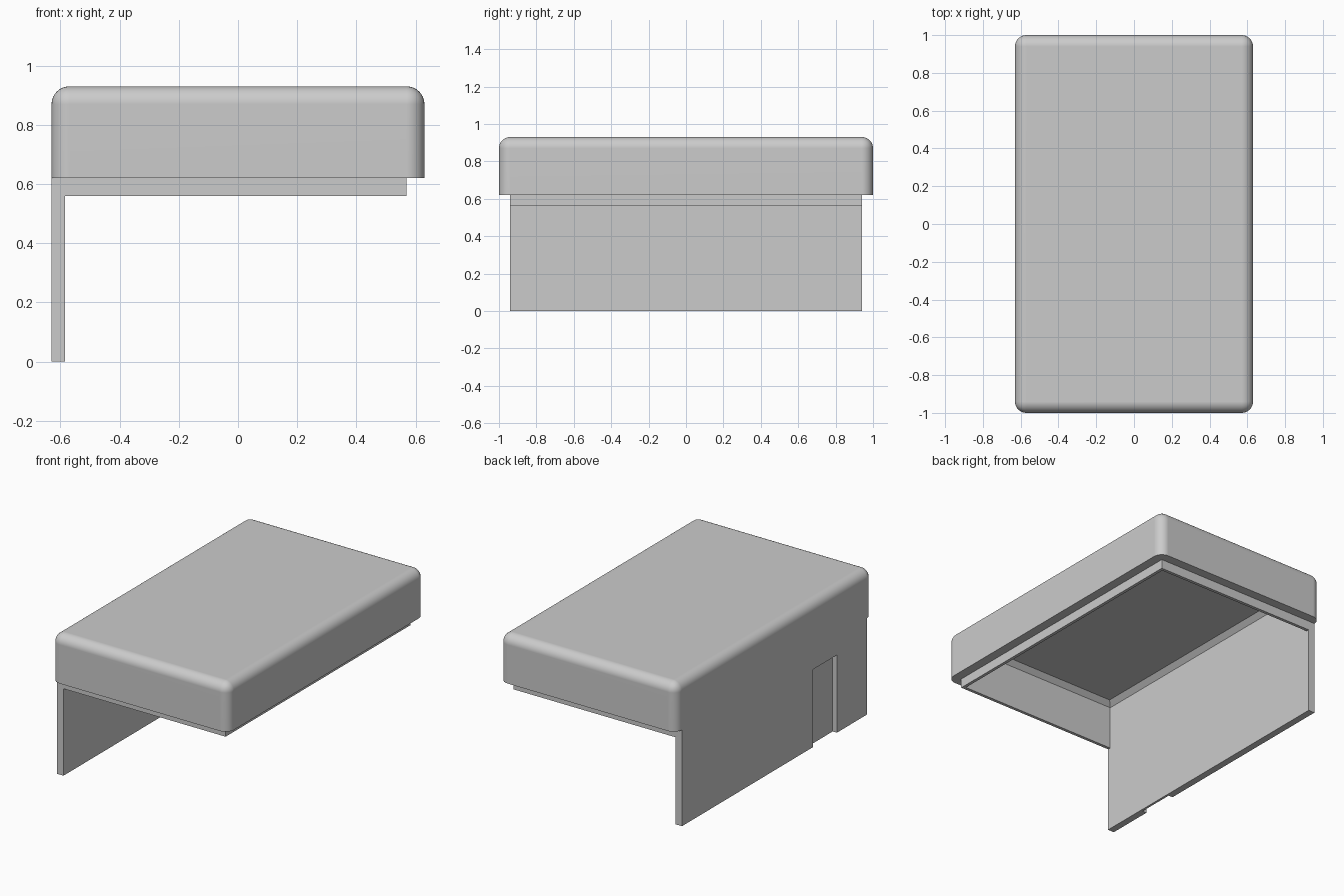
import bpy
import bmesh
import math

if "Cube" in bpy.data.objects:
    bpy.data.objects.remove(bpy.data.objects["Cube"], do_unlink=True)

grey = bpy.data.materials.new("light grey")
grey.use_nodes = True
grey.diffuse_color = (0.6, 0.6, 0.6, 1)
grey.node_tree.nodes["Principled BSDF"].inputs["Base Color"].default_value = (0.6, 0.6, 0.6, 1)


def box(name, low, high, bevel=0, segments=1, pick=None):
    """Box between two corners, with the picked edges bevelled."""
    bm = bmesh.new()
    bmesh.ops.create_cube(bm, size=1)
    for v in bm.verts:
        v.co = [low[i] if v.co[i] < 0 else high[i] for i in range(3)]
    if bevel:
        edges = [e for e in bm.edges if pick([v.co.z for v in e.verts])]
        bmesh.ops.bevel(bm, geom=edges, offset=bevel, segments=segments,
                        profile=0.5, affect='EDGES')
    mesh = bpy.data.meshes.new(name)
    bm.to_mesh(mesh)
    bm.free()
    mesh.materials.append(grey)
    obj = bpy.data.objects.new(name, mesh)
    bpy.context.collection.objects.link(obj)
    return obj


def activate(obj):
    bpy.ops.object.select_all(action='DESELECT')
    obj.select_set(True)
    bpy.context.view_layer.objects.active = obj


def cut(obj, cutter):
    mod = obj.modifiers.new("cut", 'BOOLEAN')
    mod.operation = 'DIFFERENCE'
    mod.solver = 'EXACT'
    mod.object = cutter
    activate(obj)
    bpy.ops.object.modifier_apply(modifier=mod.name)


W, SKIRT, TOP = 0.63, 0.62, 0.93      # half width, lid bottom, lid top
INNER = -0.585                        # inner face of the side wall

# Lid rounded on every edge except the bottom ones
lid = box("lid", (-W, -1, SKIRT), (W, 1, TOP), 0.06, 8,
          lambda z: max(z) > SKIRT + 0.01)

# Lip that drops below the lid on three sides
lip = box("lip", (INNER, -0.94, 0.56), (0.57, 0.94, SKIRT))

# Side wall, flush with the lid
wall = box("side_wall", (-W, -0.94, 0), (INNER, 0.94, SKIRT))

# Hollow interior with a chamfered ceiling
cavity = box("cavity_cutter", (INNER, -0.92, 0.4), (0.55, 0.92, 0.87), 0.03, 1,
             lambda z: min(z) > 0.8)
# Shallow doorway recess in the outer face of the wall
recess = box("recess_cutter", (-0.7, -0.635, -0.1), (-0.6, -0.39, 0.5))

cut(lid, cavity)
cut(lip, cavity)
cut(wall, recess)
for cutter in (cavity, recess):
    bpy.data.objects.remove(cutter, do_unlink=True)

# Smooth the rounded lid while keeping its flats flat
activate(lid)
bpy.ops.object.shade_smooth_by_angle(angle=math.radians(30))
weighted = lid.modifiers.new("weighted normals", 'WEIGHTED_NORMAL')
weighted.keep_sharp = True
